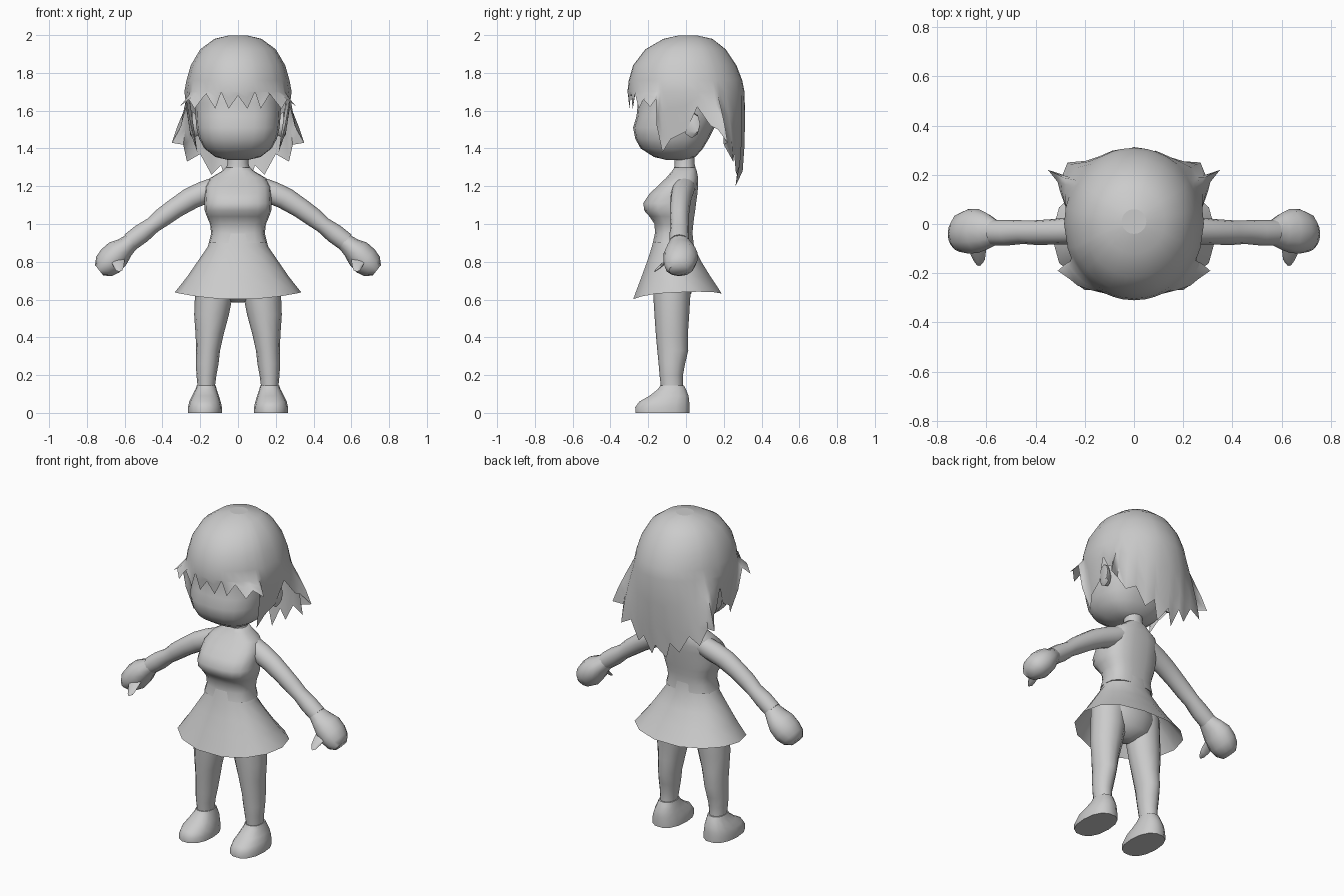
import bpy, math
from mathutils import Vector

grey = bpy.data.materials.new("plain_grey")
grey.diffuse_color = (0.6, 0.6, 0.6, 1)


def make(name, verts, faces, angle=50):
    me = bpy.data.meshes.new(name)
    me.from_pydata(verts, [], faces)
    me.materials.append(grey)
    ob = bpy.data.objects.new(name, me)
    bpy.context.collection.objects.link(ob)
    bpy.ops.object.select_all(action='DESELECT')
    ob.select_set(True)
    bpy.context.view_layer.objects.active = ob
    bpy.ops.object.shade_smooth_by_angle(angle=math.radians(angle))
    return ob


def bands(rows, n):
    return [(r*n+i, r*n+(i+1) % n, (r+1)*n+(i+1) % n, (r+1)*n+i)
            for r in range(rows-1) for i in range(n)]


def mirror(ob):
    m = ob.modifiers.new("mirror", 'MIRROR')
    m.use_mirror_merge = False


def loft(name, rings, n=16, p=2.0, u=(1, 0, 0), v=(0, 1, 0), caps=True, angle=50):
    """Stack of rounded rings: centre x, y, z and radii along u and v."""
    u, v, verts = Vector(u), Vector(v), []
    for x, y, z, ru, rv in rings:
        for i in range(n):
            a = 2*math.pi*i/n
            c, s = math.cos(a), math.sin(a)
            c = math.copysign(abs(c)**(2/p), c)
            s = math.copysign(abs(s)**(2/p), s)
            verts.append(Vector((x, y, z)) + u*ru*c + v*rv*s)
    faces = bands(len(rings), n)
    if caps:
        faces += [tuple(range(n))[::-1], tuple(range((len(rings)-1)*n, len(rings)*n))]
    return make(name, verts, faces, angle)


def body(name, prof, **kw):
    """Rings given as height, half width, front y, back y."""
    return loft(name, [(0, (f+b)/2, z, w, (b-f)/2) for z, w, f, b in prof], **kw)


# Head and neck
body("head", [(1.338, .05, -.1, .0), (1.355, .12, -.17, .05), (1.40, .178, -.24, .09),
              (1.45, .205, -.268, .12), (1.51, .22, -.28, .15), (1.57, .225, -.262, .18),
              (1.64, .228, -.255, .2), (1.74, .225, -.25, .2), (1.86, .18, -.2, .18),
              (1.93, .08, -.1, .1)], n=20, p=2.5)
body("neck", [(1.22, .09, -.08, .05), (1.28, .068, -.065, .055), (1.32, .055, -.06, .045),
              (1.40, .055, -.06, .045)], n=12)

# Ears
ear = loft("ear", [(.21, .02, 1.52, .03, .05), (.24, .03, 1.525, .045, .07),
                   (.255, .04, 1.53, .035, .055)], n=8, u=(0, 1, 0), v=(0, 0, 1))
mirror(ear)

# Torso with bust
body("torso", [(.90, .155, -.175, .04), (.95, .142, -.165, .035), (1.00, .148, -.168, .04),
               (1.04, .165, -.195, .045), (1.07, .176, -.222, .05), (1.11, .178, -.228, .055),
               (1.16, .175, -.195, .062), (1.20, .172, -.152, .065), (1.245, .145, -.105, .065),
               (1.28, .085, -.075, .058), (1.30, .065, -.062, .05)], n=18, p=2.7)

# Skirt, open below, hem lifted at the sides and back
skirt = body("skirt", [(.95, .142, -.167, .037), (.88, .16, -.183, .045), (.80, .215, -.21, .085),
                       (.72, .27, -.24, .135), (.60, .335, -.285, .195)],
             n=14, p=2.2, caps=False)
for vert in skirt.data.vertices:
    if vert.co.z < .61:
        vert.co.z += .038*(vert.co.x/.335)**2 + .03*max(0, vert.co.y)/.195

# Hips under the skirt
body("hips", [(.585, .03, -.11, -.03), (.63, .15, -.16, .03), (.72, .19, -.18, .05),
              (.82, .17, -.17, .04), (.90, .14, -.16, .03)], n=14)

# Legs
leg = loft("leg", [(.12, -.075, .76, .105, .1), (.128, -.075, .62, .1, .098),
                   (.14, -.075, .52, .092, .092), (.15, -.075, .42, .075, .085),
                   (.158, -.07, .33, .063, .082), (.163, -.075, .26, .06, .07),
                   (.167, -.078, .20, .053, .062), (.168, -.075, .14, .046, .058),
                   (.17, -.07, .08, .05, .06)], n=12)
mirror(leg)

# Shoes
shoe = loft("shoe", [(.175, -.125, 0, .091, .146), (.175, -.125, .03, .09, .147),
                     (.175, -.115, .06, .083, .135), (.172, -.09, .09, .071, .106),
                     (.169, -.075, .125, .056, .076), (.168, -.073, .145, .05, .064)],
            n=14, p=2.3)
mirror(shoe)

# Arms and hands
across = Vector((.62, 0, .78))
arm = loft("arm", [(.11, -.01, 1.195, .06, .06), (.17, -.018, 1.17, .064, .06),
                   (.25, -.027, 1.135, .06, .056), (.33, -.032, 1.085, .054, .052),
                   (.40, -.035, 1.035, .051, .05), (.45, -.033, .995, .044, .048),
                   (.51, -.035, .95, .052, .052), (.57, -.035, .905, .05, .052)],
           n=12, u=across, v=(0, 1, 0))
mirror(arm)
hand = loft("hand", [(.56, -.035, .91, .045, .05), (.60, -.03, .875, .055, .075),
                     (.635, -.028, .845, .074, .09), (.675, -.03, .805, .078, .09),
                     (.71, -.035, .775, .066, .078), (.735, -.04, .755, .035, .05)],
            n=12, u=across, v=(0, 1, 0))
mirror(hand)
thumb = loft("thumb", [(.635, -.07, .83, .035, .04), (.635, -.115, .795, .033, .038),
                       (.63, -.145, .77, .024, .028), (.63, -.163, .757, .01, .012)],
             n=8, u=(1, 0, 0), v=(0, .6, .8))
mirror(thumb)

# Hair: a dome flowing down to a jagged edge of locks (half edge, mirrored)
edge = [(0, -.305, 1.68), (.05, -.3, 1.61), (.09, -.29, 1.70), (.12, -.282, 1.61),
        (.17, -.27, 1.69), (.23, -.25, 1.61), (.26, -.225, 1.66), (.31, -.19, 1.62),
        (.275, -.16, 1.66), (.25, -.155, 1.52), (.215, -.125, 1.38), (.24, -.08, 1.45),
        (.255, 0, 1.49), (.275, .06, 1.62), (.30, .13, 1.52), (.31, .17, 1.50),
        (.35, .22, 1.43), (.29, .20, 1.42), (.27, .25, 1.33), (.2, .255, 1.37),
        (.14, .265, 1.26), (.09, .285, 1.31), (.05, .262, 1.2), (0, .30, 1.28)]
edge += [(-x, y, z) for x, y, z in edge[-2:0:-1]]
angles, last = [], -.05
for x, y, z in edge[:24]:
    last = max(last + .05, math.atan2(x, -y))
    angles.append(last)
angles += [2*math.pi - a for a in angles[22:0:-1]]
dome = [(1.998, .05, -.04, .06), (1.98, .125, -.12, .14), (1.925, .2, -.215, .21),
        (1.84, .25, -.28, .267), (1.76, .273, -.303, .298), (1.70, .284, -.31, .31)]
verts = []
for z, w, f, b in dome:
    for a in angles:
        verts.append((w*math.sin(a), (f+b)/2 - (b-f)/2*math.cos(a), z))
base = verts[-len(edge):]
for t in (.35, .7, 1):
    for top, tip in zip(base, edge):
        pt = Vector(top).lerp(Vector(tip), t)
        if t < 1 and tip[1] > .1:          # fuller back before the tips
            pt.x, pt.y = pt.x*1.02, pt.y*1.02
        verts.append(pt)
n = len(edge)
faces = bands(len(dome)+3, n) + [tuple(range(n))]
make("hair", verts, faces, 60)
